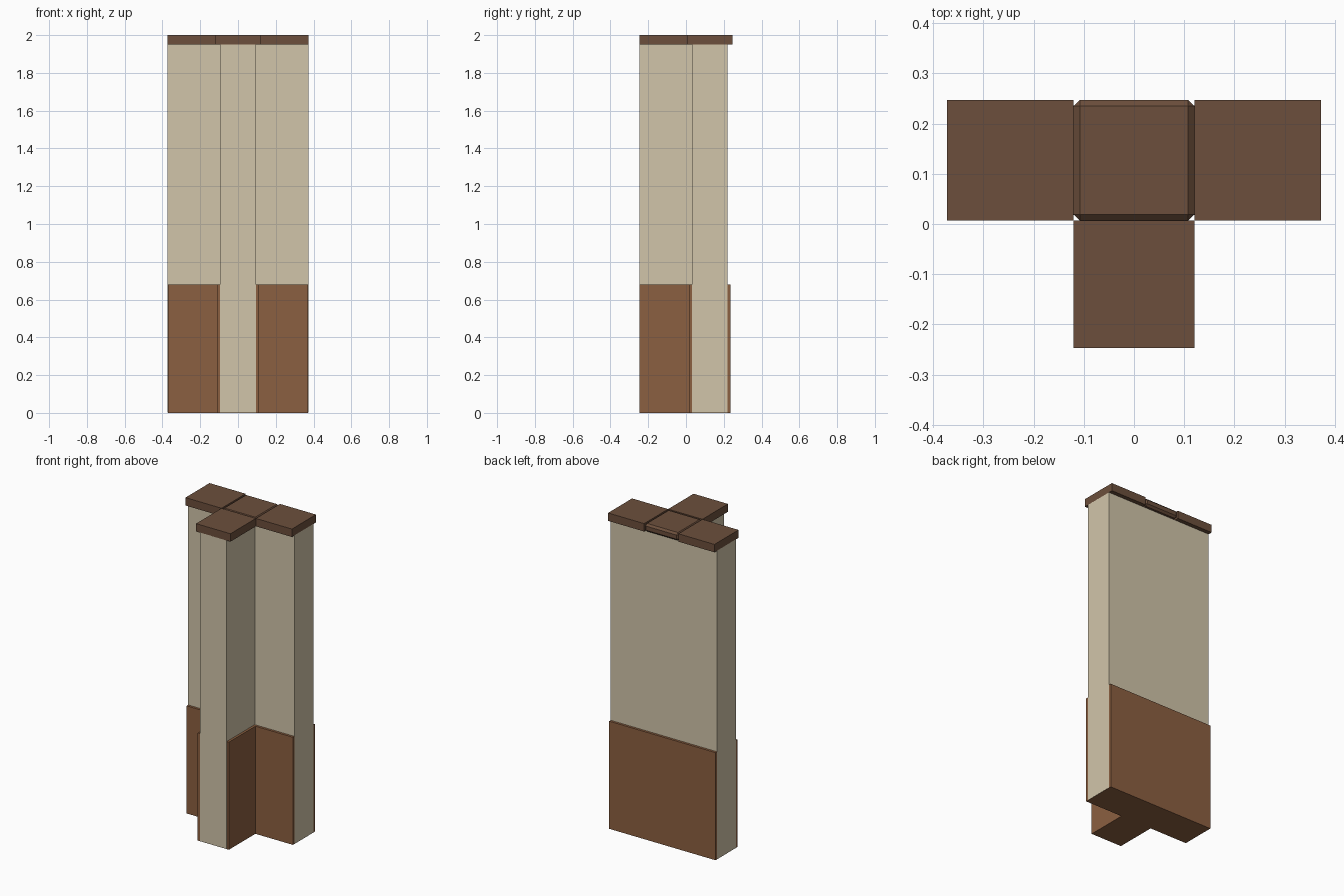
import bpy, bmesh
from mathutils import Matrix, Vector

if "Cube" in bpy.data.objects:
    bpy.data.objects.remove(bpy.data.objects["Cube"])

END_X, FRONT_Y, BAR_Y = 0.372, -0.247, 0.127  # arm ends, stem end, bar centre line


def material(name, color):
    m = bpy.data.materials.new(name)
    m.diffuse_color = (*color, 1)
    m.use_nodes = True
    m.node_tree.nodes["Principled BSDF"].inputs["Base Color"].default_value = m.diffuse_color
    return m


plaster = material("plaster", (0.64, 0.56, 0.40))
wood = material("base_wood", (0.26, 0.115, 0.052))
dark_wood = material("cap_wood", (0.15, 0.078, 0.045))


def finish(bm, name, mat):
    bmesh.ops.recalc_face_normals(bm, faces=bm.faces)
    mesh = bpy.data.meshes.new(name)
    bm.to_mesh(mesh)
    bm.free()
    mesh.materials.append(mat)
    ob = bpy.data.objects.new(name, mesh)
    bpy.context.collection.objects.link(ob)
    return ob


def t_prism(name, half, inset, z0, z1, mat):
    """T-shaped footprint of the given half thickness, extruded upward."""
    ex, fy = END_X - inset, FRONT_Y + inset
    right = [(half, fy), (half, BAR_Y - half), (ex, BAR_Y - half), (ex, BAR_Y + half)]
    outline = right + [(-x, y) for x, y in reversed(right)]
    bm = bmesh.new()
    face = bm.faces.new([bm.verts.new((x, y, z0)) for x, y in outline])
    top = bmesh.ops.extrude_face_region(bm, geom=[face])
    verts = [v for v in top["geom"] if isinstance(v, bmesh.types.BMVert)]
    bmesh.ops.translate(bm, verts=verts, vec=(0, 0, z1 - z0))
    return finish(bm, name, mat)


def cap(name, x0, x1, y0, y1, chamfer=0):
    z0, z1 = 1.95, 2.0
    bm = bmesh.new()
    centre = Vector(((x0 + x1) / 2, (y0 + y1) / 2, (z0 + z1) / 2))
    bmesh.ops.create_cube(bm, size=1, matrix=Matrix.Translation(centre)
                          @ Matrix.Diagonal((x1 - x0, y1 - y0, z1 - z0, 1)))
    if chamfer:
        bmesh.ops.bevel(bm, geom=bm.edges[:], offset=chamfer, segments=1,
                        profile=0.5, affect='EDGES')
    return finish(bm, name, dark_wood)


# Wall core and slightly thicker wainscot base
t_prism("plaster_wall", 0.094, 0, 0.001, 1.951, plaster)
t_prism("wood_base", 0.109, 0.0005, 0, 0.68, wood)

# Capping: chamfered centre block and three arms
c = 0.12
cap("centre_cap", -c, c, BAR_Y - c, BAR_Y + c, 0.012)
cap("front_cap", -c, c, FRONT_Y, BAR_Y - c)
for side, x0, x1 in (("left", -END_X, -c), ("right", c, END_X)):
    cap(side + "_cap", x0, x1, BAR_Y - c, BAR_Y + c)
